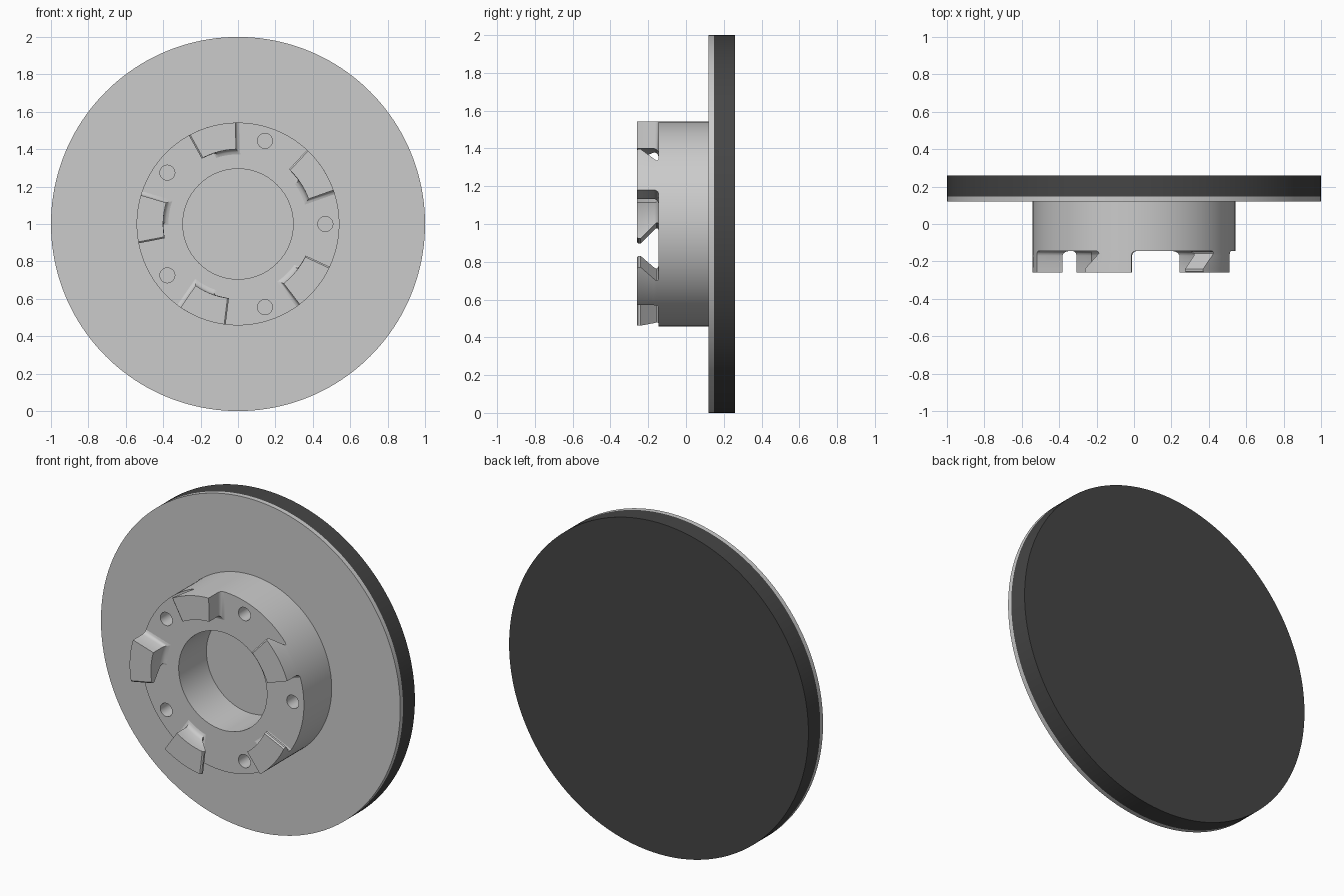
import bpy, bmesh
from math import sin, cos, pi, radians

if "Cube" in bpy.data.objects:
    bpy.data.objects.remove(bpy.data.objects["Cube"])

CZ = 1.0          # height of the disc axis
HUB_R = 0.542
HUB_Y = -0.145    # front face of the hub


def finish(ob, angle=30):
    bpy.ops.object.select_all(action='DESELECT')
    ob.select_set(True)
    bpy.context.view_layer.objects.active = ob
    bpy.ops.object.shade_smooth_by_angle(angle=radians(angle))


def cylinder(name, r, y0, y1, x=0.0, z=CZ, seg=128):
    bpy.ops.mesh.primitive_cylinder_add(
        vertices=seg, radius=r, depth=y1 - y0,
        location=(x, (y0 + y1) / 2, z), rotation=(pi / 2, 0, 0))
    ob = bpy.context.object
    ob.name = name
    bpy.ops.object.transform_apply(location=True, rotation=True, scale=True)
    return ob


def cut(ob, cutter):
    mod = ob.modifiers.new("cut", 'BOOLEAN')
    mod.operation = 'DIFFERENCE'
    mod.solver = 'EXACT'
    mod.object = cutter
    bpy.context.view_layer.objects.active = ob
    bpy.ops.object.modifier_apply(modifier=mod.name)
    bpy.data.objects.remove(cutter, do_unlink=True)


# steel backing plate and dark pad
finish(cylinder("backing_plate", 1.0, 0.12, 0.147, seg=160))
pad = cylinder("pad", 1.0, 0.147, 0.26, seg=160)
dark = bpy.data.materials.new("dark_pad")
dark.diffuse_color = (0.06, 0.06, 0.06, 1)
dark.use_nodes = True
dark.node_tree.nodes["Principled BSDF"].inputs["Base Color"].default_value = dark.diffuse_color
pad.data.materials.append(dark)
finish(pad)

# hub with central bore and five pin holes
hub = cylinder("hub", HUB_R, HUB_Y, 0.12)
cut(hub, cylinder("bore_cutter", 0.295, -0.3, 0.3, seg=96))
for i in range(5):
    a = i * 2 * pi / 5
    cut(hub, cylinder("hole_cutter", 0.04, -0.3, 0.3,
                      0.467 * cos(a), CZ + 0.467 * sin(a), seg=32))
finish(hub)

# lug sections: y, straight-side offset, undercut-side inset, inner radius
ROWS = [(-0.26, 0.0, 0.008, 0.40),
        (-0.253, 0.0, 0.0, 0.40),
        (-0.24, 0.0, 0.0, 0.40),
        (-0.17, 0.0, 0.07, 0.40),
        (-0.157, 0.004, 0.082, 0.394),
        (-0.149, 0.011, 0.08, 0.385),
        (HUB_Y, 0.022, 0.07, 0.372)]


def lug(name, turn, seg=14):
    bm = bmesh.new()
    a_cw, a_ccw = radians(91.5) + turn, radians(119) + turn
    rings = []
    for y, flare, inset, ri in ROWS:
        ring = []
        for r, order in ((HUB_R, range(seg + 1)), (ri, range(seg, -1, -1))):
            a0, a1 = a_cw - flare / r, a_ccw - inset / r
            for k in order:
                a = a0 + (a1 - a0) * k / seg
                ring.append(bm.verts.new((r * cos(a), y, CZ + r * sin(a))))
        rings.append(ring)
    n = len(rings[0])
    for lo, hi in zip(rings, rings[1:]):
        for k in range(n):
            bm.faces.new((lo[k], lo[(k + 1) % n], hi[(k + 1) % n], hi[k]))
    for ring in (rings[0], rings[-1]):
        for k in range(seg):
            bm.faces.new((ring[k], ring[k + 1], ring[n - 2 - k], ring[n - 1 - k]))
    bmesh.ops.recalc_face_normals(bm, faces=bm.faces)
    me = bpy.data.meshes.new(name)
    bm.to_mesh(me)
    bm.free()
    ob = bpy.data.objects.new(name, me)
    bpy.context.collection.objects.link(ob)
    finish(ob, 35)


# five hooked lugs
for i in range(5):
    lug(f"locking_lug_{i + 1}", i * 2 * pi / 5)
